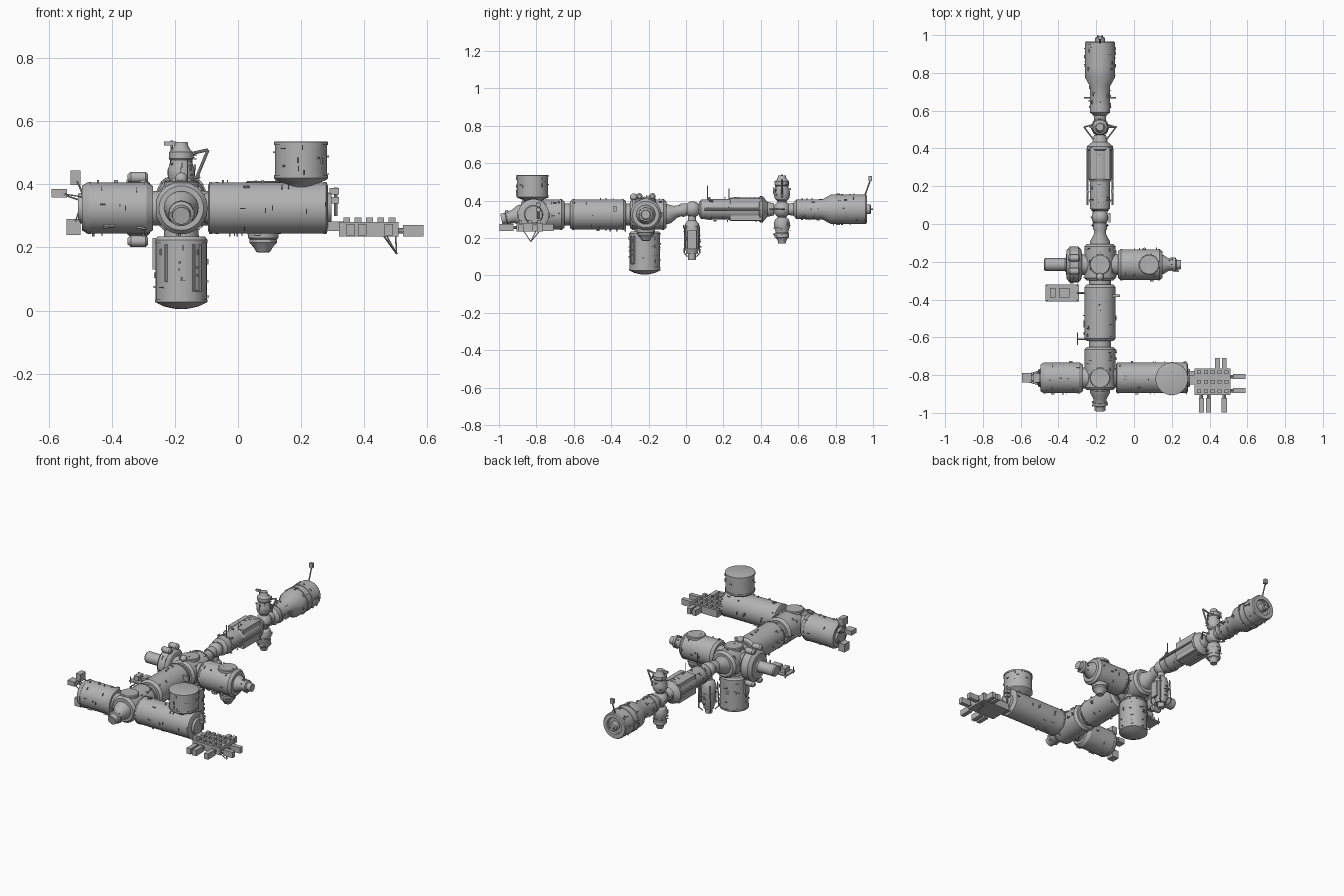
import bpy, bmesh, random
from math import radians, pi, cos, sin
from mathutils import Vector, Matrix

random.seed(4)
if "Cube" in bpy.data.objects:
    bpy.data.objects.remove(bpy.data.objects["Cube"], do_unlink=True)

# One grey hull colour
grey = bpy.data.materials.new("hull_grey")
grey.use_nodes = True
colour = (0.45, 0.45, 0.45, 1)
grey.diffuse_color = colour
grey.node_tree.nodes["Principled BSDF"].inputs["Base Color"].default_value = colour

X, Y, Z = Vector((1, 0, 0)), Vector((0, 1, 0)), Vector((0, 0, 1))
AX = -0.18           # x of the long spine
LOW, HIGH = 0.325, 0.353   # spine heights, forward and aft
R = 0.083            # large module radius
parts = []


def finish(name, bm):
    bmesh.ops.recalc_face_normals(bm, faces=bm.faces)
    mesh = bpy.data.meshes.new(name)
    bm.to_mesh(mesh)
    bm.free()
    mesh.materials.append(grey)
    ob = bpy.data.objects.new(name, mesh)
    bpy.context.collection.objects.link(ob)
    parts.append(ob)
    return ob


def frame(base, axis):
    return Matrix.Translation(base) @ axis.to_track_quat('Z', 'Y').to_matrix().to_4x4()


def lathe(name, base, axis, profile, seg=32):
    """Revolve (distance, radius) pairs around an axis."""
    bm = bmesh.new()
    m = frame(Vector(base), axis)
    rings = [[bm.verts.new(m @ Vector((r * cos(2 * pi * i / seg), r * sin(2 * pi * i / seg), d)))
              for i in range(seg)] for d, r in profile]
    for a, b in zip(rings, rings[1:]):
        for i in range(seg):
            j = (i + 1) % seg
            bm.faces.new((a[i], a[j], b[j], b[i]))
    bm.faces.new(rings[0])
    bm.faces.new(rings[-1])
    return finish(name, bm)


def rod(name, p, q, r=0.003, seg=8):
    p, q = Vector(p), Vector(q)
    return lathe(name, p, (q - p).normalized(), [(0, r), ((q - p).length, r)], seg)


def add_box(bm, matrix, size):
    bmesh.ops.create_cube(bm, size=1, matrix=matrix @ Matrix.Diagonal((*size, 1)))


def box(name, centre, size):
    bm = bmesh.new()
    add_box(bm, Matrix.Translation(centre), size)
    return finish(name, bm)


def ball(name, centre, r):
    bm = bmesh.new()
    bmesh.ops.create_uvsphere(bm, u_segments=24, v_segments=14, radius=r,
                              matrix=Matrix.Translation(centre))
    return finish(name, bm)


def rails(name, base, axis, start, end, r, count):
    """Scatter small handrails and fittings over a cylinder."""
    bm = bmesh.new()
    m = frame(Vector(base), axis)
    for i in range(count):
        turn = Matrix.Rotation(pi / 4 * random.randrange(8) + random.uniform(-.15, .15), 4, 'Z')
        at = Matrix.Translation((r + 0.002, 0, random.uniform(start, end)))
        size = random.choice([(.007, .003, .018), (.007, .016, .003), (.009, .006, .006)])
        add_box(bm, m @ turn @ at, size)
    finish(name + "_handrails", bm)


def module(name, base, axis, length, r=R, cone=0.015, count=22):
    """Pressurised cylinder with end cones, raised bands and handrails."""
    b = 0.004
    lathe(name, base, axis, [
        (-.012, r * .55), (0, r * .6), (0, r * .85), (cone, r), (cone + .008, r), (cone + .008, r - b / 2),
        (length - cone - .008, r - b / 2), (length - cone - .008, r), (length - cone, r),
        (length, r * .85), (length, r * .6), (length + .012, r * .55)], 40)
    rails(name, base, axis, cone, length - cone, r, count)


# Forward spine: two nodes and the laboratory between them
module("forward_node", (AX, -.88, LOW), Y, .23)
module("laboratory", (AX, -.62, LOW), Y, .30)
module("central_node", (AX, -.30, LOW), Y, .195)
for name, y, d in (("lab_front_collar", -.66, .05), ("lab_rear_collar", -.335, .05)):
    lathe(name, (AX, y, LOW), Y, [(0, .058), (d, .058)])
for name, x, y in (("forward_hatch", AX, -.815), ("central_hatch", AX, -.215), ("side_hatch", .08, -.215)):
    lathe(name, (x, y, LOW + R - .015), Z, [(0, .055), (.014, .055), (.018, .05)])

# Forward docking adapter, leaning downward
lean = Vector((0, -1, -.22)).normalized()
lathe("forward_docking_adapter", (AX, -.875, LOW), lean,
      [(0, .055), (.02, .052), (.05, .036), (.07, .034), (.07, .04), (.085, .04), (.09, .03), (.115, .028)], 24)
rails("forward_docking_adapter", (AX, -.875, LOW), lean, .05, .1, .036, 8)

# Port laboratory with its external platforms
module("short_side_laboratory", (-.495, -.815, LOW), X, .225, cone=.02)
lathe("short_laboratory_collar", (-.29, -.815, LOW), X, [(0, .055), (.05, .055)])
for name, c, size in (("upper_payload", (-.516, -.815, .422), (.032, .05, .046)),
                      ("outer_payload", (-.567, -.815, .372), (.05, .05, .028)),
                      ("lower_payload", (-.522, -.815, .265), (.044, .05, .05))):
    box(name, c, size)
    for dy in (-.04, .04):
        rod(name + "_strut", c, (-.49, -.815 + dy, LOW + (c[2] - LOW) * .45), .0025)
        rod(name + "_brace", (c[0], c[1] + dy / 2, c[2]), (-.49, -.815 + dy, LOW + .035), .002)

# Long laboratory with upper storage can
module("long_side_laboratory", (-.095, -.815, LOW), X, .38, cone=.005, count=30)
lathe("storage_can", (.2, -.82, .39), Z,
      [(0, .04), (.012, .05), (.024, .08), (.03, .086), (.04, .086), (.04, .083),
       (.135, .083), (.135, .086), (.145, .086), (.147, .08)], 40)
rails("storage_can", (.2, -.82, .39), Z, .04, .13, .083, 16)
lathe("long_laboratory_hatch", (.275, -.815, LOW + .01), X, [(0, .035), (.02, .035)], 24)
for z in (.35, .378):
    box("robot_arm_joint", (.305, -.79, z), (.03, .022, .02))
rod("robot_arm", (.31, -.79, .39), (.31, -.79, .30), .006)

# Exposed payload deck with plug-in boxes
DECK = -.835
box("exposed_deck", (.415, DECK, .258), (.19, .14, .045))
box("deck_connector", (.305, -.82, .268), (.06, .06, .03))
for i in range(5):
    for dy in (-.05, 0, .05):
        box("deck_fitting", (.345 + i * .036, DECK + dy, .285), (.022, .018, .02))
for x in (.442, .478):
    box("rear_payload", (x, -.738, .256), (.025, .058, .036))
for x in (.357, .395, .478):
    box("front_payload", (x, -.96, .256), (.027, .075, .036))
    rod("payload_plug", (x, -.93, .256), (x, -.9, .256), .009)
for y in (-.808, -.882):
    box("end_payload", (.556, y, .253), (.066, .027, .036))
    rod("payload_plug", (.5, y, .253), (.53, y, .253), .009)
for x, y in ((.46, -.87), (.5, -.78), (.47, -.8)):
    rod("deck_strut", (x, y, .24), (.503, -.83, .18), .0025)

# Starboard module, window dome and side docking adapter
module("side_node", (-.085, -.215, LOW), X, .235)
lathe("side_node_collar", (-.12, -.215, LOW), X, [(0, .055), (.05, .055)])
lathe("window_dome", (.08, -.215, .25), -Z,
      [(0, .05), (.02, .048), (.024, .044), (.034, .044), (.05, .03), (.064, .022), (.066, .016)], 12)
lathe("side_docking_adapter", (.145, -.215, LOW), X,
      [(0, .052), (.012, .05), (.04, .032), (.06, .03), (.06, .037), (.075, .037), (.08, .026), (.105, .024)], 24)
rails("side_docking_adapter", (.145, -.215, LOW), X, .04, .09, .033, 10)

# Airlock with gas tanks
lathe("airlock", (-.235, -.215, LOW), -X,
      [(0, .05), (.04, .055), (.045, .08), (.06, .095), (.105, .095), (.122, .075), (.125, .04),
       (.13, .034), (.235, .034), (.242, .028)], 24)
rails("airlock", (-.235, -.215, LOW), -X, .06, .1, .095, 14)
for z in (.422, .22):
    for y in (-.25, -.18):
        lathe("gas_tank", (-.285, y, z), -X, [(0, .01), (.008, .018), (.055, .018), (.065, .01)], 16)

# Spare parts platform
box("spares_platform", (-.38, -.365, .25), (.175, .09, .008))
for x, w in ((-.43, .03), (-.37, .055)):
    box("spare_unit", (x, -.365, .268), (w, .05, .03))
for x in (-.46, -.3):
    for y in (-.405, -.325):
        rod("platform_post", (x, y, .235), (x, y, .275), .004)
rod("platform_arm", (-.30, -.365, .25), (-.25, -.365, .3), .005)
box("lab_grapple", (-.1, -.38, LOW + .03), (.05, .015, .03))
rod("lab_boom", (-.25, -.61, LOW), (-.3, -.61, LOW + .02), .004)
rod("lab_boom_tip", (-.3, -.64, LOW + .02), (-.3, -.575, LOW + .02), .003)

# Downward storage module with domed base
DOWN = (AX, -.22, .235)
lathe("lower_storage_module", DOWN, -Z,
      [(-.03, .055), (0, .055), (0, .075), (.012, .084), (.02, .084), (.02, .081), (.2, .081),
       (.2, .084), (.208, .084), (.222, .055), (.229, .025), (.23, .012)], 40)
rails("lower_storage_module", DOWN, -Z, .02, .2, .081, 34)
for dx, h in ((-.048, .12), (.04, .15), (.06, .15)):
    rod("storage_pipe", (AX + dx, -.22 - (R ** 2 - dx ** 2) ** .5, .21),
        (AX + dx, -.22 - (R ** 2 - dx ** 2) ** .5, .21 - h), .005)
box("storage_side_panel", (AX - .086, -.22, .18), (.012, .04, .1))
ball("grapple_ball", (AX, -.28, .418), .02)

# Sloping adapter between forward and aft spines
slope = Vector((0, .115, HIGH - LOW)).normalized()
lathe("spine_adapter", (AX, -.115, LOW), slope,
      [(0, .055), (.025, .052), (.06, .033), (.09, .03), (.09, .036), (.105, .036), (.13, .03)], 24)
ball("aft_ball_joint", (AX, .035, HIGH), .043)

# Cargo block with side boxes and antennas
lathe("cargo_block", (AX, .07, HIGH), Y,
      [(0, .035), (.01, .052), (.05, .054), (.05, .058), (.06, .058), (.06, .054), (.155, .054), (.17, .063),
       (.32, .063), (.325, .07), (.34, .07), (.365, .04), (.40, .032)], 32)
rails("cargo_block", (AX, .07, HIGH), Y, .05, .32, .06, 36)
for sx in (-1, 1):
    for sz in (-1, 1):
        box("cargo_tank", (AX + sx * .04, .32, HIGH + sz * .045), (.028, .17, .028))
    rod("cargo_side_pipe", (AX + sx * .066, .1, HIGH), (AX + sx * .066, .4, HIGH), .006)
for y, z in ((.115, .48), (.23, .465)):
    rod("cargo_antenna", (AX + .02, y, HIGH), (AX + .02, y, z), .002)

# Lower research module
lathe("lower_research_module", (AX, .032, HIGH - .03), -Z,
      [(0, .022), (.03, .022), (.045, .036), (.07, .043), (.17, .043), (.195, .032), (.21, .03), (.21, .022), (.24, .02)], 24)
rails("lower_research_module", (AX, .032, HIGH - .03), -Z, .06, .18, .043, 26)
for a in range(4):
    d = Vector((cos(a * pi / 2 + pi / 4), sin(a * pi / 2 + pi / 4), 0))
    c = Vector((AX, .032, 0))
    rod("research_strut", c + d * .05 + Z * .27, c + d * .058 + Z * .12, .004)
    rod("research_leg", c + d * .058 + Z * .12, c + d * .035 + Z * .1, .003)
box("research_radiator", (AX + .05, .032, .19), (.012, .05, .1))

# Transfer ball with upper and lower docking modules
TY = .513
ball("transfer_ball", (AX, TY, HIGH), .046)
dock = [(0, .022), (.045, .025), (.055, .037), (.075, .043), (.095, .043), (.115, .035), (.125, .035),
        (.13, .039), (.15, .039), (.155, .03), (.17, .022), (.182, .02)]
for name, axis in (("upper_docking_module", Z), ("lower_docking_module", -Z)):
    lathe(name, (AX, TY, HIGH), axis, dock, 24)
    rails(name, (AX, TY, HIGH), axis, .07, .15, .042, 16)
for a, b in (((.04, .5), (.085, .51)), ((.085, .51), (.05, .425)), ((.04, .42), (.06, .425))):
    rod("crane_boom", (AX + a[0], TY, a[1]), (AX + b[0], TY, b[1]), .005)
rod("dock_mast", (AX - .03, TY, .5), (AX - .03, TY, .54), .004)
box("dock_mast_head", (AX - .035, TY, .53), (.04, .012, .012))
for sx in (-1, 1):
    rod("transfer_brace", (AX + sx * .085, TY, HIGH), (AX + sx * .035, TY - .065, HIGH), .004)
    rod("transfer_boom", (AX + sx * .085, TY, HIGH), (AX + sx * .03, TY + .015, HIGH), .004)

# Service module with stepped hull, tail port and mast
lathe("service_module", (AX, .545, HIGH), Y,
      [(0, .03), (.03, .034), (.045, .053), (.07, .053), (.07, .057), (.08, .057), (.08, .053), (.185, .054),
       (.23, .079), (.285, .079), (.285, .083), (.295, .083), (.295, .079), (.33, .079), (.33, .082),
       (.338, .082), (.338, .079), (.415, .079), (.422, .074), (.422, .05), (.405, .048), (.405, .026),
       (.44, .026), (.445, .02)], 40)
rails("service_module_front", (AX, .545, HIGH), Y, .07, .18, .054, 22)
rails("service_module_rear", (AX, .545, HIGH), Y, .24, .41, .079, 30)
for sx in (-1, 1):
    rod("array_hinge", (AX + sx * .05, .668, HIGH), (AX + sx * .085, .668, HIGH), .004)
    rod("tail_probe", (AX + sx * .012, .96, HIGH), (AX + sx * .012, 1, HIGH), .004)
rod("tail_mast", (AX, .955, HIGH + .07), (AX, .985, HIGH + .155), .004)
box("tail_mast_head", (AX, .985, .518), (.022, .018, .028))

# Smooth the round hulls, keep hard edges
bpy.ops.object.select_all(action='DESELECT')
for ob in parts:
    ob.select_set(True)
bpy.context.view_layer.objects.active = parts[0]
bpy.ops.object.shade_smooth_by_angle(angle=radians(30))
